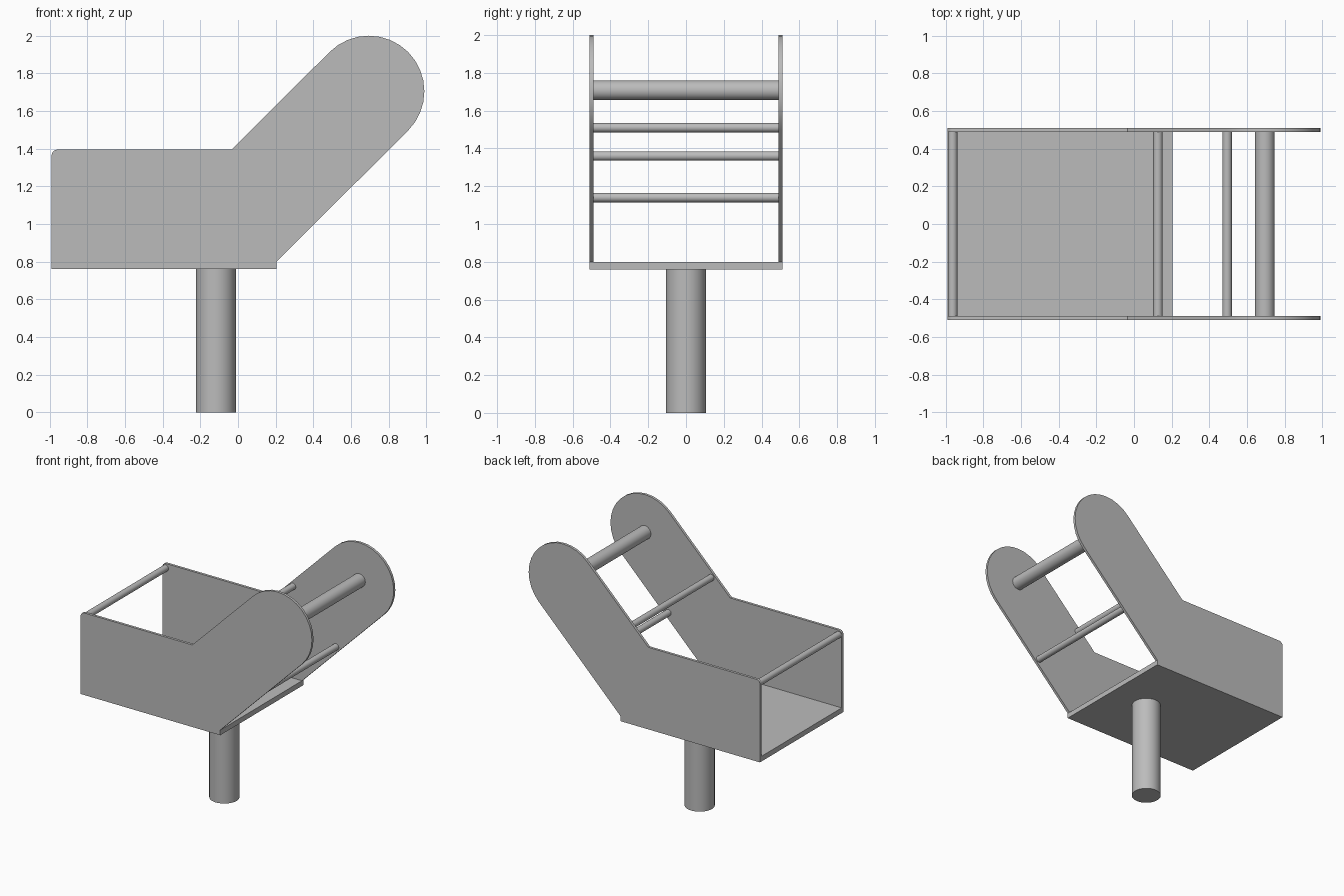
import bpy, bmesh, math
from mathutils import Vector, Matrix

cube = bpy.data.objects.get("Cube")
if cube:
    bpy.data.objects.remove(cube, do_unlink=True)

# One plain grey metal
grey = bpy.data.materials.new("grey_metal")
grey.use_nodes = True
colour = (0.5, 0.5, 0.5, 1)
grey.diffuse_color = colour
grey.node_tree.nodes["Principled BSDF"].inputs["Base Color"].default_value = colour

HALF_WIDTH, PLATE = 0.51, 0.02
LEFT, RIGHT, BOTTOM, FLOOR, TOP = -0.99, 0.205, 0.76, 0.8, 1.395
HUB, HUB_R = (0.695, 1.705), 0.295


def add_object(name, bm, smooth=False):
    bmesh.ops.recalc_face_normals(bm, faces=bm.faces)
    mesh = bpy.data.meshes.new(name)
    bm.to_mesh(mesh)
    bm.free()
    mesh.materials.append(grey)
    ob = bpy.data.objects.new(name, mesh)
    bpy.context.collection.objects.link(ob)
    if smooth:
        bpy.ops.object.select_all(action='DESELECT')
        ob.select_set(True)
        bpy.context.view_layer.objects.active = ob
        bpy.ops.object.shade_smooth_by_angle(angle=math.radians(35))
    return ob


def arc(centre, radius, start, end, steps):
    angles = [math.radians(start + (end - start) * i / steps) for i in range(steps + 1)]
    return [(centre[0] + radius * math.cos(a), centre[1] + radius * math.sin(a)) for a in angles]


def side_plate(name, y):
    # Tray wall that runs into a sloping arm with a round end
    corner = 0.03
    profile = [(LEFT, FLOOR), (RIGHT, FLOOR)]
    profile += arc(HUB, HUB_R, -45, 135, 16)
    profile += [(-0.035, TOP)]
    profile += arc((LEFT + corner, TOP - corner), corner, 90, 180, 5)
    bm = bmesh.new()
    face = bm.faces.new([bm.verts.new((x, y, z)) for x, z in profile])
    new = bmesh.ops.extrude_face_region(bm, geom=[face])["geom"]
    verts = [v for v in new if isinstance(v, bmesh.types.BMVert)]
    bmesh.ops.translate(bm, verts=verts, vec=(0, PLATE, 0))
    add_object(name, bm, smooth=True)


def cylinder(name, centre, radius, length, along_y=True, sides=32):
    turn = Matrix.Rotation(math.pi / 2, 4, 'X') if along_y else Matrix()
    bm = bmesh.new()
    bmesh.ops.create_cone(bm, cap_ends=True, segments=sides, radius1=radius, radius2=radius,
                          depth=length, matrix=Matrix.Translation(Vector(centre)) @ turn)
    add_object(name, bm, smooth=True)


# Floor of the tray
bm = bmesh.new()
size = (RIGHT - LEFT, 2 * HALF_WIDTH, FLOOR - BOTTOM)
centre = ((LEFT + RIGHT) / 2, 0, (BOTTOM + FLOOR) / 2)
bmesh.ops.create_cube(bm, size=1, matrix=Matrix.Translation(centre) @ Matrix.Diagonal((*size, 1)))
add_object("tray_floor", bm)

# Two side walls
side_plate("front_side_plate", -HALF_WIDTH)
side_plate("back_side_plate", HALF_WIDTH - PLATE)

# Cross rods between the walls
span = 2 * (HALF_WIDTH - PLATE)
for name, x, z, radius in [("tray_end_rod", -0.963, 1.36, 0.025),
                           ("arm_upper_rod", 0.127, 1.51, 0.025),
                           ("arm_lower_rod", 0.495, 1.14, 0.025),
                           ("hub_rod", 0.695, 1.708, 0.052)]:
    cylinder(name, (x, 0, z), radius, span)

# Post under the tray
cylinder("support_post", (-0.117, 0, BOTTOM / 2), 0.106, BOTTOM, along_y=False)
